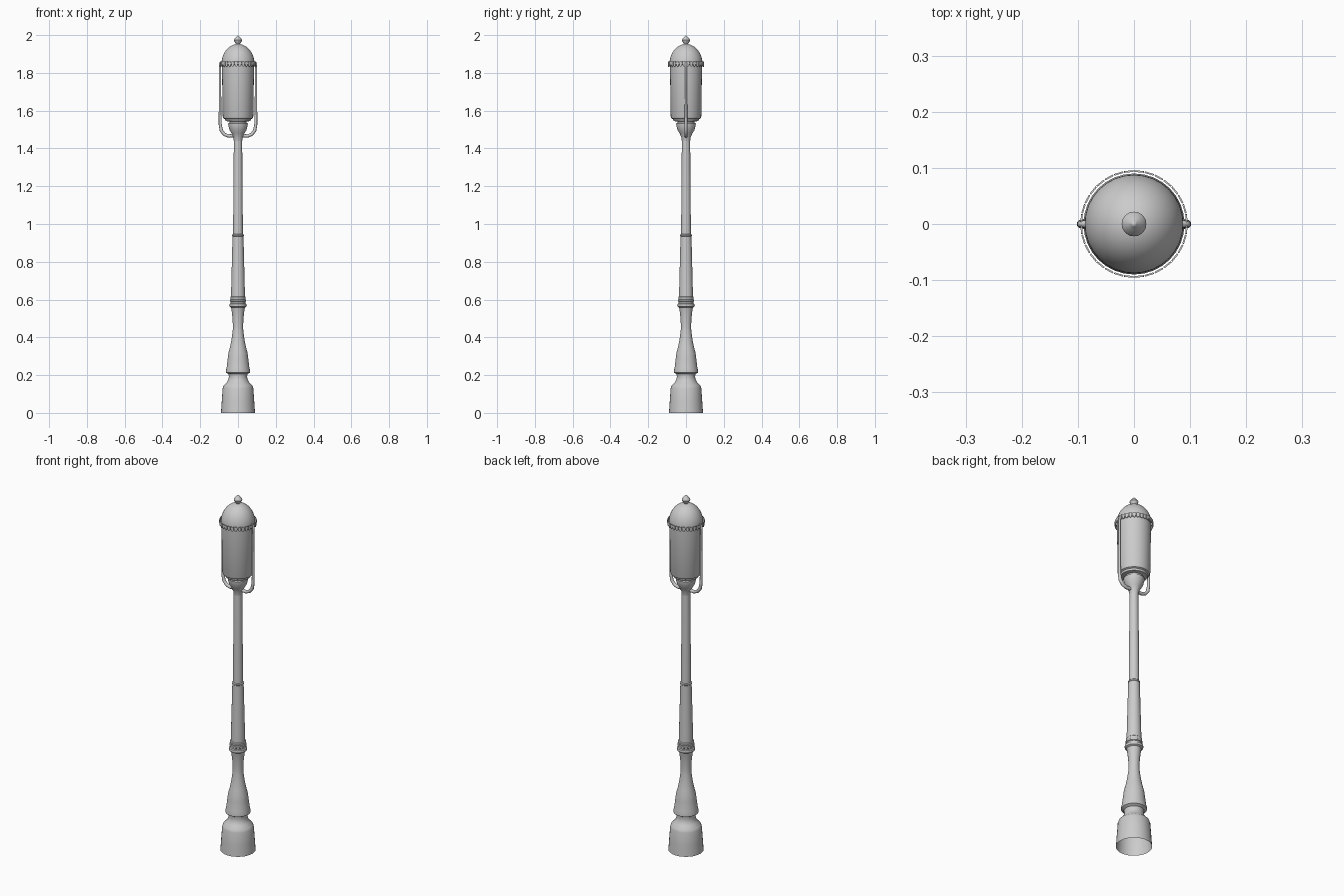
import bpy, bmesh, math
from mathutils import Vector, Matrix

cube = bpy.data.objects.get("Cube")
if cube:
    bpy.data.objects.remove(cube, do_unlink=True)

metal = bpy.data.materials.new("light grey metal")
metal.use_nodes = True
GREY = (0.6, 0.6, 0.6, 1)
metal.diffuse_color = GREY
metal.node_tree.nodes["Principled BSDF"].inputs["Base Color"].default_value = GREY


def finish(bm, name, angle=35):
    """Turn a bmesh into a smooth shaded object."""
    bmesh.ops.recalc_face_normals(bm, faces=bm.faces)
    mesh = bpy.data.meshes.new(name)
    bm.to_mesh(mesh)
    bm.free()
    obj = bpy.data.objects.new(name, mesh)
    bpy.context.collection.objects.link(obj)
    mesh.materials.append(metal)
    bpy.ops.object.select_all(action="DESELECT")
    obj.select_set(True)
    bpy.context.view_layer.objects.active = obj
    bpy.ops.object.shade_smooth_by_angle(angle=math.radians(angle))
    return obj


def lathe(name, profile, sides=32):
    """Spin a (radius, height) profile around the z axis."""
    bm = bmesh.new()
    verts = [bm.verts.new((r, 0, z)) for r, z in profile]
    edges = [bm.edges.new(pair) for pair in zip(verts, verts[1:])]
    bmesh.ops.spin(bm, geom=verts + edges, axis=(0, 0, 1), cent=(0, 0, 0),
                   angle=math.tau, steps=sides)
    bmesh.ops.remove_doubles(bm, verts=bm.verts, dist=0.0002)
    return finish(bm, name)


# Post, open underneath
lathe("base_drum", [(.09, 0), (.086, .06), (.081, .13), (.076, .145),
                    (.06, .16), (.052, .175), (.048, .19), (.05, .205)])
lathe("baluster", [(.05, .205), (.064, .213), (.064, .224), (.06, .24),
                   (.054, .29), (.05, .32), (.042, .35), (.034, .39),
                   (.028, .435), (.027, .46), (.029, .50), (.034, .545),
                   (.037, .558)])
lathe("collar_rings", [(.037, .558), (.045, .563), (.047, .57), (.045, .577),
                       (.039, .58), (.039, .587), (.043, .59), (.043, .598),
                       (.039, .601), (.041, .606), (.041, .613), (.037, .617)])
lathe("lower_shaft", [(.037, .617), (.029, .935), (.031, .937), (.031, .943),
                      (.026, .947)])
lathe("upper_shaft", [(.026, .945), (.022, 1.44)])
lathe("lantern_cup", [(.022, 1.44), (.025, 1.46), (.034, 1.48), (.045, 1.498),
                      (.051, 1.52), (.052, 1.532), (.046, 1.536), (.046, 1.545)])

# Lantern
lathe("lantern_globe", [(.046, 1.542), (.066, 1.545), (.069, 1.555), (.077, 1.559),
                        (.081, 1.569), (.085, 1.85)])
dome = [(.088 * math.cos(a), 1.845 + .108 * math.sin(a))
        for a in (math.pi / 2 * i / 12 for i in range(12))]
lathe("dome", [(.084, 1.84)] + dome + [(.012, 1.953)])
lathe("finial", [(.011, 1.952), (.013, 1.957), (.02, 1.966), (.022, 1.973),
                 (.019, 1.98), (.011, 1.988), (.005, 1.995), (0, 2.0)], 20)

# Crown of separate thin petals around the dome's foot
COUNT = 32
outline = [(-.008, .012), (.008, .012), (.0083, .0), (.006, -.009),
           (0, -.015), (-.006, -.009), (-.0083, .0)]
bm = bmesh.new()
for i in range(COUNT):
    turn = Matrix.Rotation(math.tau * (i + .5) / COUNT, 4, "Z")
    rings = [[bm.verts.new(turn @ Vector((x, -r, 1.847 + z))) for x, z in outline]
             for r in (.0925, .0955)]
    bm.faces.new(rings[0])
    bm.faces.new(rings[1])
    for k in range(len(outline)):
        n = (k + 1) % len(outline)
        bm.faces.new((rings[0][k], rings[0][n], rings[1][n], rings[1][k]))
finish(bm, "petal_crown")

# Side brackets: tapered tubes hooking from the cup up to the crown
path = [(.02, 1.468, .009), (.05, 1.466, .009), (.072, 1.474, .009),
        (.088, 1.494, .009), (.094, 1.525, .008), (.095, 1.58, .007),
        (.095, 1.72, .006), (.095, 1.845, .006), (.092, 1.855, .006),
        (.08, 1.856, .006)]
for side, sign in (("left", 1), ("right", -1)):
    bm = bmesh.new()
    rings = []
    for i, (x, z, r) in enumerate(path):
        a, b = path[max(i - 1, 0)], path[min(i + 1, len(path) - 1)]
        along = Vector((b[0] - a[0], 0, b[1] - a[1])).normalized()
        across = Vector((along.z, 0, -along.x))
        ring = []
        for k in range(12):
            t = math.tau * k / 12
            p = Vector((x, 0, z)) + r * (across * math.cos(t) + Vector((0, math.sin(t), 0)))
            ring.append(bm.verts.new((sign * p.x, p.y, p.z)))
        rings.append(ring)
    for lower, upper in zip(rings, rings[1:]):
        for k in range(12):
            n = (k + 1) % 12
            bm.faces.new((lower[k], lower[n], upper[n], upper[k]))
    bm.faces.new(rings[0])
    bm.faces.new(rings[-1])
    finish(bm, side + "_bracket", 60)
